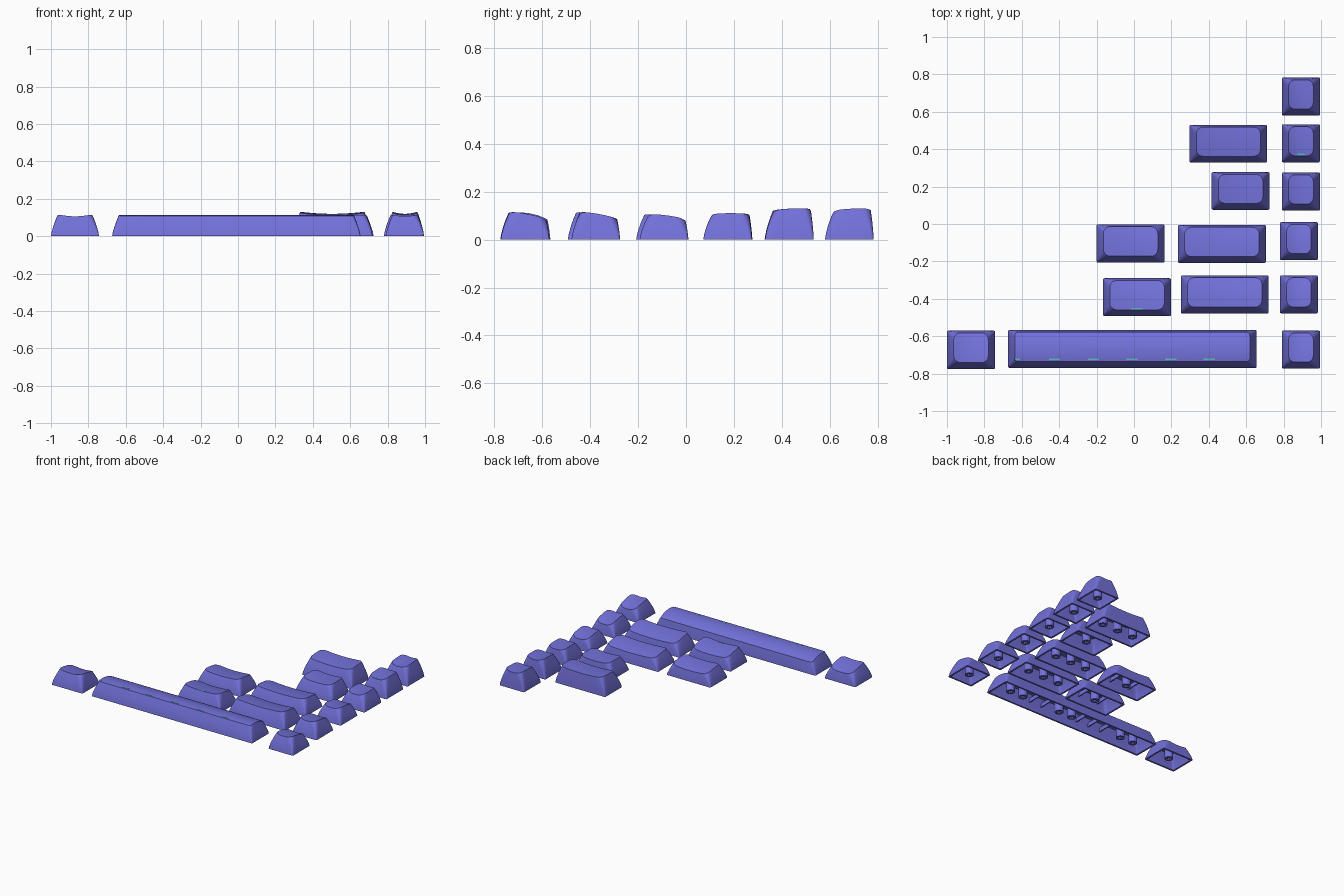
import bpy, bmesh, math

if "Cube" in bpy.data.objects:
    bpy.data.objects.remove(bpy.data.objects["Cube"])

def material(name, rgb):
    m = bpy.data.materials.new(name)
    m.diffuse_color = (*rgb, 1)
    m.use_nodes = True
    m.node_tree.nodes["Principled BSDF"].inputs["Base Color"].default_value = m.diffuse_color
    return m

BLUE = material("periwinkle plastic", (0.17, 0.165, 0.70))
TEAL = material("teal mark", (0.10, 0.50, 0.50))
CENTRE_INSET, FRONT, BACK, WALL = 0.036, 0.034, 0.012, 0.013


def rounded(x0, x1, y0, y1, r, nx=10, ny=6, nc=5):
    """Rounded rectangle with evenly divided straight sides."""
    pts = []
    corners = [(x1 - r, y1 - r, 0), (x0 + r, y1 - r, 90), (x0 + r, y0 + r, 180), (x1 - r, y0 + r, 270)]
    for k, (cx, cy, a0) in enumerate(corners):
        arc = [(cx + r * math.cos(math.radians(a0 + 90 * i / nc)),
                cy + r * math.sin(math.radians(a0 + 90 * i / nc))) for i in range(nc + 1)]
        pts += arc
        ex, ey, ea = corners[(k + 1) % 4]
        end = (ex + r * math.cos(math.radians(ea)), ey + r * math.sin(math.radians(ea)))
        n = nx if k % 2 == 0 else ny
        pts += [(arc[-1][0] + (end[0] - arc[-1][0]) * i / n,
                 arc[-1][1] + (end[1] - arc[-1][1]) * i / n) for i in range(1, n)]
    return pts


def bridge(bm, a, b):
    n = len(a)
    for i in range(n):
        bm.faces.new((a[i], a[(i + 1) % n], b[(i + 1) % n], b[i]))


def finish(bm, name, mat):
    bmesh.ops.recalc_face_normals(bm, faces=bm.faces)
    me = bpy.data.meshes.new(name)
    bm.to_mesh(me)
    bm.free()
    me.materials.append(mat)
    ob = bpy.data.objects.new(name, me)
    bpy.context.collection.objects.link(ob)
    bpy.context.view_layer.objects.active = ob
    bpy.ops.object.select_all(action='DESELECT')
    ob.select_set(True)
    bpy.ops.object.shade_smooth_by_angle(angle=math.radians(30))
    return ob


def add_stem(bm, cx, cy, z0, z1):
    """Round post with a cross-shaped socket."""
    a, b, R = 0.022, 0.0065, 0.030
    th = math.degrees(math.atan2(b, a))
    outer, inner = [], []
    for q in range(4):
        for d in (0, th, 30, 45, 60, 90 - th):
            t = math.radians(d)
            small = math.radians(min(d, 90 - d))
            r = a / math.cos(small) if min(d, 90 - d) <= th + 0.01 else b / math.sin(small)
            ang = t + q * math.pi / 2
            outer.append((cx + R * math.cos(ang), cy + R * math.sin(ang)))
            inner.append((cx + r * math.cos(ang), cy + r * math.sin(ang)))
    rings = [[bm.verts.new((x, y, z)) for x, y in p]
             for p, z in ((outer, z1), (outer, z0), (inner, z0), (inner, z1))]
    for p, q in zip(rings, rings[1:]):
        bridge(bm, p, q)


def add_box(bm, cx, cy, cz, sx, sy, sz):
    g = bmesh.ops.create_cube(bm, size=1)
    for v in g['verts']:
        v.co = (cx + v.co.x * sx, cy + v.co.y * sy, cz + v.co.z * sz)


def keycap(name, x0, x1, y0, y1, zf, zb, dish, crown, rtop, stems, ribs=()):
    cx, hx = (x0 + x1) / 2, (x1 - x0) / 2 - CENTRE_INSET
    ya, yb = y0 + FRONT, y1 - BACK
    cy = (ya + yb) / 2

    def top(x, y):
        u = min(1, abs((x - cx) / hx))
        v = max(-1, min(1, (y - cy) / (yb - ya) * 2))
        return zf + (zb - zf) * (v + 1) / 2 - dish * (1 - u * u) + crown * (1 - v * v)

    bm = bmesh.new()

    def skin(w, drop):
        """Curved walls rising to a scooped top; w and drop shrink it for the inside."""
        rings = []
        for t in (0, 0.2, 0.4, 0.6, 0.8, 0.93, 1):
            k = t ** 1.35
            ins = CENTRE_INSET * k + w
            pts = rounded(x0 + ins, x1 - ins, y0 + FRONT * k + w, y1 - BACK * k - w,
                          0.008 + (rtop - 0.008) * k)
            rings.append([bm.verts.new((x, y, t * (top(x, y) - drop))) for x, y in pts])
        rim = [(v.co.x, v.co.y) for v in rings[-1]]
        for f in (0.9, 0.7, 0.45, 0.2):
            pts = [(cx + (x - cx) * f, cy + (y - cy) * f) for x, y in rim]
            rings.append([bm.verts.new((x, y, top(x, y) - drop)) for x, y in pts])
        for p, q in zip(rings, rings[1:]):
            bridge(bm, p, q)
        c = bm.verts.new((cx, cy, top(cx, cy) - drop))
        last = rings[-1]
        for i in range(len(last)):
            bm.faces.new((last[i], last[(i + 1) % len(last)], c))
        return rings[0]

    bridge(bm, skin(0, 0), skin(WALL, 0.016))
    my = (y0 + y1) / 2
    for s in stems:
        add_stem(bm, cx + s, my, 0.008, top(cx + s, my) - 0.010)
    for s in ribs:
        add_box(bm, cx + s, my, 0.058, 0.008, y1 - y0 - 0.055, 0.030)
    finish(bm, name, BLUE)
    return top


# front height, back height, crown for each row, back row first
ROWS = {1: (0.122, 0.130, 0.003), 2: (0.123, 0.130, 0.003), 3: (0.108, 0.108, 0.002),
        4: (0.106, 0.086, 0.005), 5: (0.116, 0.088, 0.005), 6: (0.117, 0.086, 0.005)}
PAIR = (-0.13, 0, 0.13)
KEYS = [
    ("back_corner_key", 1, 0.79, 0.995, 0.58, 0.783, (0,), ()),
    ("row_two_small_key", 2, 0.79, 0.995, 0.33, 0.533, (0,), ()),
    ("row_two_wide_key", 2, 0.297, 0.712, 0.328, 0.53, PAIR, ()),
    ("row_three_small_key", 3, 0.79, 0.995, 0.072, 0.275, (0,), ()),
    ("row_three_wide_key", 3, 0.415, 0.725, 0.076, 0.277, (0,), ()),
    ("row_four_small_key", 4, 0.78, 0.983, -0.193, 0.01, (0,), ()),
    ("row_four_wide_key", 4, 0.235, 0.705, -0.208, -0.005, PAIR, ()),
    ("row_four_left_key", 4, -0.20, 0.163, -0.206, -0.002, (0,), (-0.08, 0.08)),
    ("row_five_small_key", 5, 0.78, 0.983, -0.478, -0.275, (0,), ()),
    ("row_five_wide_key", 5, 0.25, 0.72, -0.478, -0.275, PAIR, ()),
    ("row_five_left_key", 5, -0.165, 0.198, -0.493, -0.29, (0,), (-0.08, 0.08)),
    ("front_right_key", 6, 0.79, 0.995, -0.773, -0.57, (0,), ()),
    ("front_left_key", 6, -1.0, -0.743, -0.775, -0.57, (0,), ()),
]
tops = {}
for name, row, x0, x1, y0, y1, stems, ribs in KEYS:
    zf, zb, crown = ROWS[row]
    tops[name] = keycap(name, x0, x1, y0, y1, zf, zb, 0.011, crown, 0.036, stems, ribs)

# long bar: no scoop, rounded front to back
tops["long_bar"] = keycap("long_bar", -0.673, 0.655, -0.77, -0.566, 0.108, 0.084, 0, 0.014, 0.018,
                          (-0.54, -0.43, 0, 0.11, 0.43, 0.54), (-0.31, -0.207, -0.103, 0.207, 0.31))

# thin teal slivers showing on the top faces
MARKS = [("long_bar", x, -0.723) for x in (-0.625, -0.425, -0.217, -0.01, 0.197, 0.402)]
MARKS += [("row_five_left_key", 0.015, -0.453), ("row_two_small_key", 0.89, 0.373)]
for key, x, y in MARKS:
    bm = bmesh.new()
    z = tops[key](x, y)
    add_box(bm, x, y, z - 0.0005, 0.06 if x > -0.6 else 0.03, 0.007, 0.003)
    finish(bm, "teal_sliver", TEAL)
